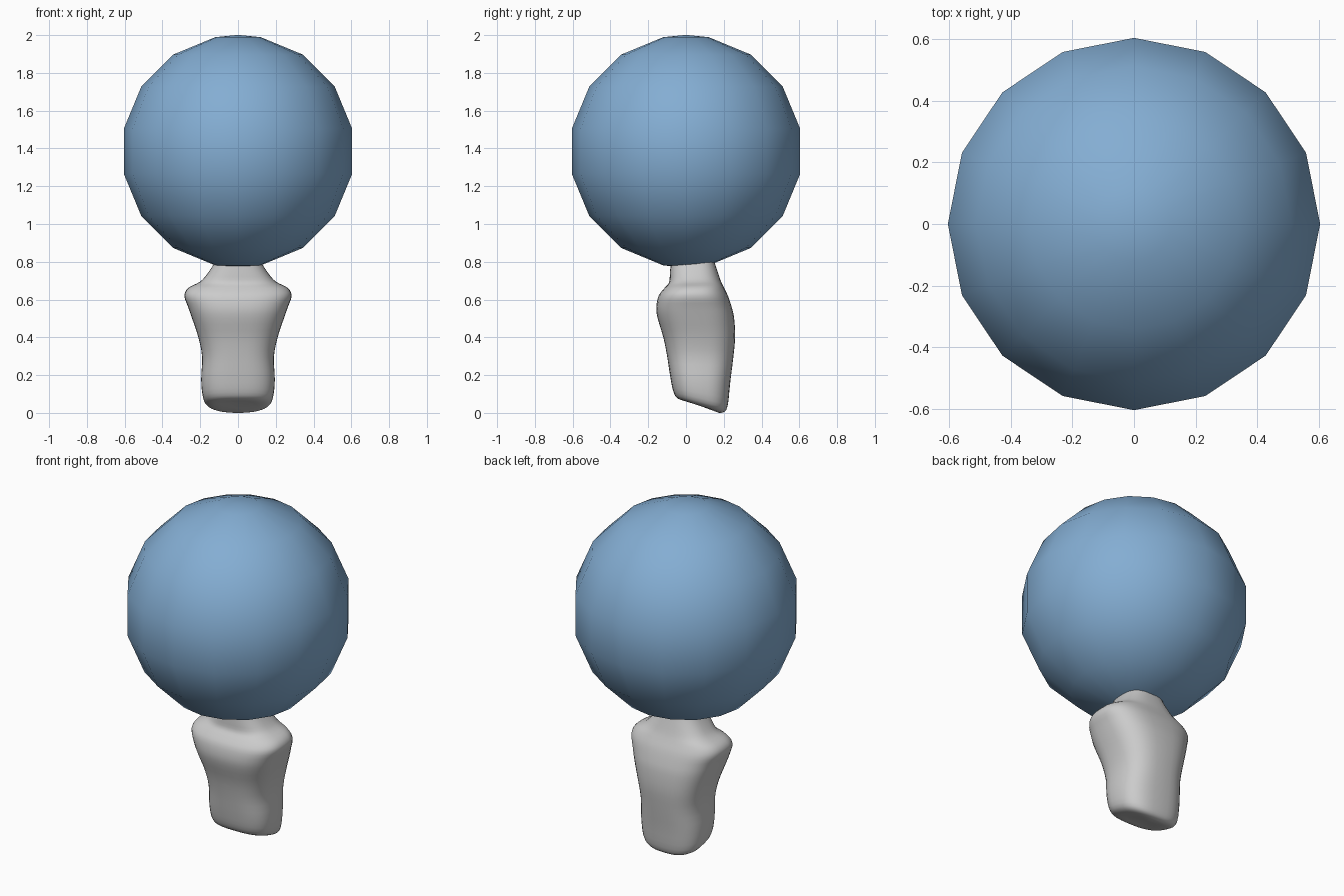
import bpy, bmesh, math
from mathutils import Vector

if "Cube" in bpy.data.objects:
    bpy.data.objects.remove(bpy.data.objects["Cube"])


def loft(name, rings, low, high):
    """Skin closed rings from bottom to top, closed by a pole point at each end."""
    bm = bmesh.new()
    rows = [[bm.verts.new(p) for p in ring] for ring in rings]
    n = len(rows[0])
    for lo, hi in zip(rows, rows[1:]):
        for i in range(n):
            j = (i + 1) % n
            bm.faces.new((lo[i], lo[j], hi[j], hi[i]))
    a, b = bm.verts.new(low), bm.verts.new(high)
    for i in range(n):
        j = (i + 1) % n
        bm.faces.new((a, rows[0][j], rows[0][i]))
        bm.faces.new((b, rows[-1][i], rows[-1][j]))
    bmesh.ops.recalc_face_normals(bm, faces=bm.faces)
    for f in bm.faces:
        f.smooth = True
    mesh = bpy.data.meshes.new(name)
    bm.to_mesh(mesh)
    bm.free()
    ob = bpy.data.objects.new(name, mesh)
    bpy.context.collection.objects.link(ob)
    return ob


# Ball head: 16 sides, rings straddling the equator
R, CZ = 0.616, 1.385
ball_rings = []
for k in range(8):
    lat = math.radians(-78.75 + 22.5 * k)
    ball_rings.append([(R * math.cos(lat) * math.cos(math.tau * i / 16),
                        R * math.cos(lat) * math.sin(math.tau * i / 16),
                        CZ + R * math.sin(lat)) for i in range(16)])
head = loft("ball_head", ball_rings, (0, 0, CZ - R), (0, 0, CZ + R))
blue = bpy.data.materials.new("blue")
blue.diffuse_color = (0.23, 0.42, 0.65, 1)
blue.use_nodes = True
blue.node_tree.nodes["Principled BSDF"].inputs["Base Color"].default_value = blue.diffuse_color
head.data.materials.append(blue)

# Torso sections: half width, front y, front z, back y, back z
sections = [
    (0.080, 0.020, 0.058, 0.175, 0.000),
    (0.150, -0.040, 0.074, 0.205, 0.006),
    (0.184, -0.066, 0.110, 0.222, 0.045),
    (0.195, -0.083, 0.190, 0.234, 0.160),
    (0.190, -0.100, 0.300, 0.250, 0.290),
    (0.210, -0.120, 0.400, 0.260, 0.400),
    (0.243, -0.150, 0.500, 0.255, 0.500),
    (0.264, -0.157, 0.560, 0.242, 0.560),
    (0.284, -0.145, 0.620, 0.222, 0.620),
    (0.262, -0.115, 0.660, 0.200, 0.665),
    (0.200, -0.090, 0.690, 0.184, 0.700),
    (0.158, -0.085, 0.740, 0.168, 0.745),
    (0.122, -0.080, 0.800, 0.150, 0.800),
    (0.100, -0.070, 0.850, 0.135, 0.850),
]


def smooth_sections(keys, steps):
    """Catmull-Rom interpolation between the key sections."""
    k = [keys[0]] + keys + [keys[-1]]
    out = []
    for s in range(1, len(k) - 2):
        for t in (i / steps for i in range(steps)):
            out.append([0.5 * (2 * b + (c - a) * t + (2 * a - 5 * b + 4 * c - d) * t * t
                               + (3 * b - a - 3 * c + d) * t ** 3)
                        for a, b, c, d in zip(*k[s - 1:s + 3])])
    return out + [list(keys[-1])]


def torso_ring(w, yf, zf, yb, zb, n=40, power=2 / 2.7):
    """Rounded-box outline, tilted from the front height to the back height."""
    pts = []
    for i in range(n):
        a = math.tau * i / n
        c, s = math.cos(a), math.sin(a)
        x = math.copysign(abs(c) ** power, c)
        v = math.copysign(abs(s) ** power, s) * 0.5 + 0.5
        pts.append(Vector((w * x, yf + (yb - yf) * v, zf + (zb - zf) * v)))
    return pts


# Torso with shoulders, neck and slanted underside
rings = [torso_ring(*s) for s in smooth_sections(sections, 3)]
loft("torso", rings, (0, 0.11, 0.024), (0, 0.035, 0.86))
